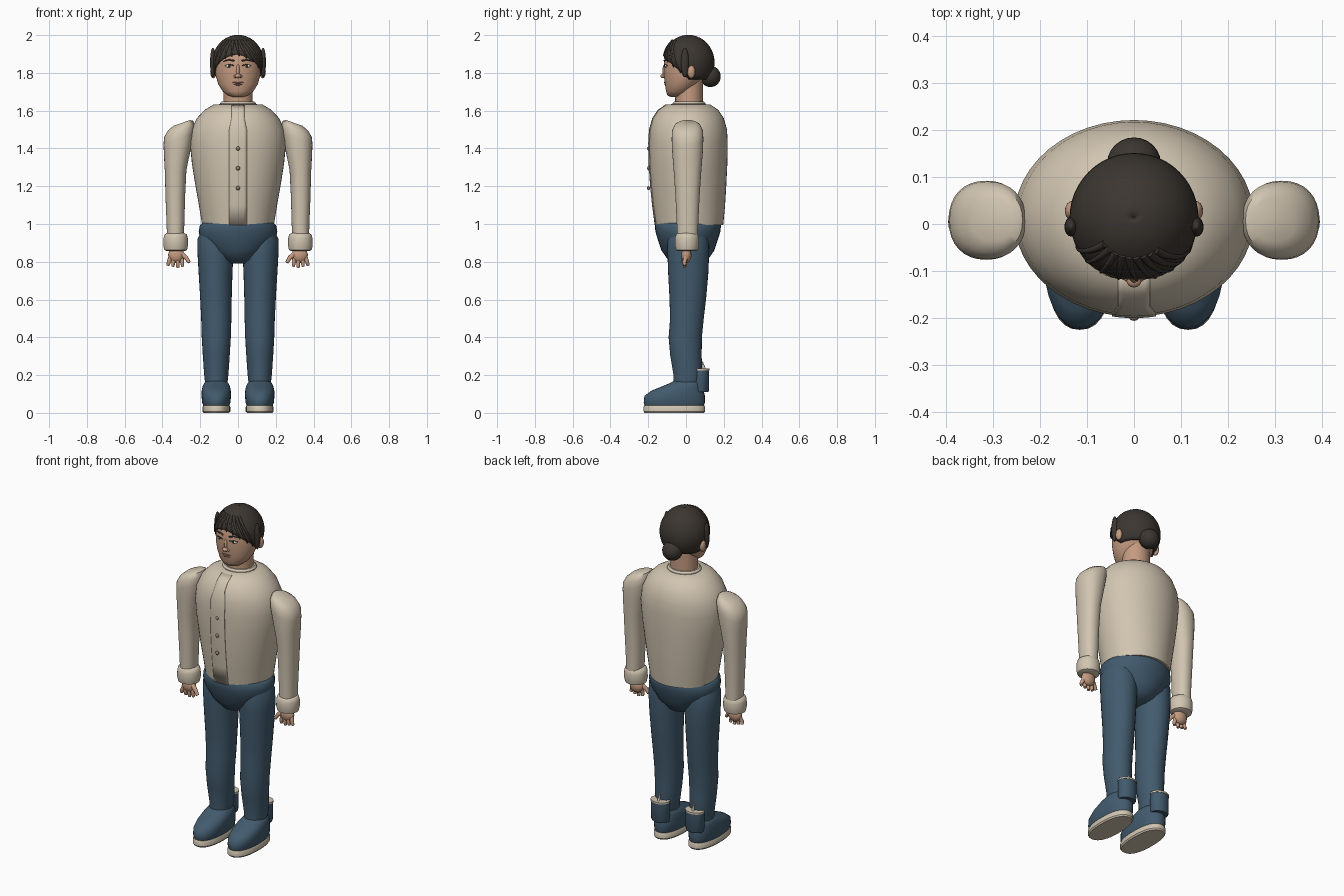
import bpy, bmesh
from math import sin, cos, pi, acos, sqrt, radians
from mathutils import Vector

cube = bpy.data.objects.get("Cube")
if cube:
    bpy.data.objects.remove(cube)


def material(name, rgb):
    m = bpy.data.materials.new(name)
    m.use_nodes = True
    m.diffuse_color = (*rgb, 1)
    m.node_tree.nodes["Principled BSDF"].inputs["Base Color"].default_value = (*rgb, 1)
    return m


CREAM = material("cream cloth", (0.64, 0.56, 0.44))
BLUE = material("denim blue", (0.055, 0.105, 0.155))
HAIR = material("dark brown hair", (0.045, 0.037, 0.03))
SKIN = material("warm skin", (0.56, 0.33, 0.22))
LIP = material("lip", (0.38, 0.17, 0.12))
WHITE = material("eye white", (0.75, 0.7, 0.63))
BUTTON = material("button tan", (0.3, 0.21, 0.15))


def finish(bm, name, mat, angle=50):
    bmesh.ops.recalc_face_normals(bm, faces=bm.faces)
    me = bpy.data.meshes.new(name)
    bm.to_mesh(me)
    bm.free()
    me.materials.append(mat)
    ob = bpy.data.objects.new(name, me)
    bpy.context.collection.objects.link(ob)
    bpy.ops.object.select_all(action="DESELECT")
    ob.select_set(True)
    bpy.context.view_layer.objects.active = ob
    bpy.ops.object.shade_smooth_by_angle(angle=radians(angle))
    return ob


def skin_rings(bm, rings, closed=True):
    """Bridge successive lists of points with quads."""
    vs = [[bm.verts.new(p) for p in r] for r in rings]
    n = len(vs[0])
    for a, b in zip(vs, vs[1:]):
        for i in range(n if closed else n - 1):
            j = (i + 1) % n
            bm.faces.new((a[i], a[j], b[j], b[i]))
    return vs


def loft(name, mat, rings, side=1, power=1.0, angle=50, n=32):
    """Stack ellipses given as (cx, cy, z, rx, ry[, slope along x])."""
    def ring(cx, cy, z, rx, ry, slope=0):
        pts = []
        for i in range(n):
            c, s = cos(2 * pi * i / n), sin(2 * pi * i / n)
            x = rx * abs(c) ** power * (1 if c > 0 else -1)
            y = ry * abs(s) ** power * (1 if s > 0 else -1)
            pts.append((side * (cx + x), cy + y, z + slope * x))
        return pts
    bm = bmesh.new()
    vs = skin_rings(bm, [ring(*r) for r in rings])
    bm.faces.new(vs[0])
    bm.faces.new(vs[-1])
    return finish(bm, name, mat, angle)


def blob(name, mat, centre, radii, n=16):
    bm = bmesh.new()
    bmesh.ops.create_uvsphere(bm, u_segments=n, v_segments=n * 3 // 4, radius=1)
    for v in bm.verts:
        v.co = Vector(centre) + Vector([a * b for a, b in zip(v.co, radii)])
    return finish(bm, name, mat, 80)


def tube(name, mat, points, radius, tip=0.4):
    """Tapered round strand along a few points."""
    pts = [Vector(p) for p in points]
    bm = bmesh.new()
    rings = []
    for i, p in enumerate(pts):
        d = (pts[min(i + 1, len(pts) - 1)] - pts[max(i - 1, 0)]).normalized()
        u = d.cross(Vector((0.3, 1, 0.1))).normalized()
        w = d.cross(u)
        r = radius * (1 + (tip - 1) * i / (len(pts) - 1))
        rings.append([p + r * (u * cos(k * pi / 4) + w * sin(k * pi / 4)) for k in range(8)])
    vs = skin_rings(bm, rings)
    bm.faces.new(vs[0])
    bm.faces.new(vs[-1])
    return finish(bm, name, mat, 60)


# Shirt body
torso = [(0, .017, .995, .19, .18), (0, .015, 1.1, .207, .192), (0, .013, 1.2, .225, .2),
         (0, .012, 1.32, .244, .207), (0, .012, 1.43, .255, .209), (0, .012, 1.5, .246, .205),
         (0, .012, 1.56, .218, .188), (0, .012, 1.605, .175, .158), (0, .012, 1.632, .13, .118),
         (0, .014, 1.635, .085, .08)]
loft("shirt_body", CREAM, torso, n=48)
loft("collar", CREAM, [(0, .016, 1.62, .098, .09), (0, .016, 1.638, .096, .088),
                       (0, .016, 1.648, .086, .079)], angle=30)

# Button placket: thin strip hugging the chest
bm = bmesh.new()
rows = []
for _, cy, z, rx, ry in torso[:-1]:
    half = .047 if z < 1.55 else .034
    rows.append([(half * k / 3, cy - (ry + .003) * sqrt(1 - (half * k / 3 / rx) ** 2), z)
                 for k in range(-3, 4)])
skin_rings(bm, rows, closed=False)
placket = finish(bm, "placket", CREAM)
placket.modifiers.new("thickness", "SOLIDIFY").thickness = .005
for i, z in enumerate((1.19, 1.295, 1.4)):
    blob(f"button_{i + 1}", BUTTON, (0, -.198, z), (.011, .008, .011), 12)

# Trousers seat
loft("trousers_seat", BLUE, [(0, .01, .79, .05, .06), (0, .01, .81, .09, .105),
     (0, .01, .86, .155, .14), (0, .01, .92, .2, .16), (0, .01, .96, .208, .172),
     (0, .01, .99, .203, .175), (0, .01, 1.005, .19, .172)])

for side, tag in ((1, "left"), (-1, "right")):
    # Sleeve with sloping shoulder
    loft(f"{tag}_sleeve", CREAM, [
        (.332, .008, .93, .044, .055), (.331, .008, 1.0, .047, .057),
        (.332, .008, 1.15, .052, .064), (.33, .008, 1.28, .057, .073, -.1),
        (.321, .008, 1.38, .071, .081, -.25), (.314, .008, 1.45, .08, .084, -.4),
        (.311, .008, 1.49, .081, .082, -.4), (.305, .008, 1.519, .068, .068, -.4),
        (.298, .008, 1.535, .045, .045, -.35)], side, power=.9)
    loft(f"{tag}_cuff", CREAM, [
        (.33, .005, .856, .045, .045), (.33, .005, .862, .06, .058), (.33, .005, .885, .065, .064),
        (.33, .005, .925, .064, .064), (.33, .005, .944, .059, .058), (.33, .005, .952, .046, .05)], side)

    # Hand: palm, four fingers, thumb
    blob(f"{tag}_palm", SKIN, (side * .327, .002, .835), (.043, .027, .042))
    for k in range(4):
        x = .3 + k * .019
        tube(f"{tag}_finger_{k + 1}", SKIN,
             [(side * x, 0, .825), (side * (x + (k - 1) * .005), -.01, .795),
              (side * (x + (k - 1) * .007), -.004, .77 + .006 * abs(k - 1))], .0125, .7)
    tube(f"{tag}_thumb", SKIN, [(side * .305, 0, .845), (side * .275, -.012, .822),
                                (side * .258, -.016, .796)], .015, .6)

    # Trouser leg
    loft(f"{tag}_leg", BLUE, [
        (.115, .0, .12, .055, .07), (.115, .01, .2, .064, .076), (.115, .0, .3, .071, .083),
        (.115, -.004, .4, .077, .088), (.115, .005, .5, .08, .089), (.117, .01, .62, .084, .098),
        (.119, .012, .75, .09, .107), (.119, .012, .84, .095, .11), (.117, .01, .92, .097, .11),
        (.112, .01, .97, .08, .095)], side)

    # Shoe, sole and heel collar
    loft(f"{tag}_shoe", BLUE, [
        (.115, -.062, .036, .068, .156), (.115, -.062, .055, .075, .162), (.115, -.06, .09, .078, .16),
        (.115, -.044, .118, .077, .138), (.115, -.018, .142, .072, .105),
        (.115, .0, .16, .063, .08), (.115, .004, .175, .045, .06)], side, power=.9)
    loft(f"{tag}_sole", CREAM, [
        (.115, -.062, 0, .068, .157), (.115, -.062, .008, .074, .163),
        (.115, -.062, .03, .074, .163), (.115, -.062, .04, .069, .158)], side, power=.85, angle=35)
    loft(f"{tag}_heel_collar", BLUE, [
        (.115, .078, .11, .05, .04), (.115, .078, .118, .054, .044),
        (.115, .079, .226, .055, .044)], side, angle=35)
    loft(f"{tag}_heel_rim", CREAM, [
        (.115, .079, .224, .057, .046), (.115, .079, .234, .057, .046)], side, angle=35)
    tube(f"{tag}_pull_tab", CREAM, [(side * .115, .098, .228), (side * .113, .092, .25),
                                    (side * .115, .086, .272)], .009, .3)

# Neck and head
loft("neck", SKIN, [(0, .017, 1.6, .08, .074), (0, .016, 1.66, .077, .073), (0, .018, 1.78, .079, .074)])
loft("head", SKIN, [
    (0, -.05, 1.672, .026, .028), (0, -.048, 1.68, .052, .05), (0, -.038, 1.702, .081, .068),
    (0, -.02, 1.74, .105, .091), (0, -.006, 1.79, .119, .112), (0, .004, 1.85, .123, .121),
    (0, .01, 1.91, .115, .118), (0, .012, 1.96, .08, .088), (0, .012, 1.985, .03, .03)], n=40, angle=70)

# Nose, lips, eyes, brows, ears
blob("nose_bridge", SKIN, (0, -.113, 1.81), (.01, .012, .036))
blob("nose_tip", SKIN, (0, -.12, 1.784), (.016, .015, .012))
blob("upper_lip", LIP, (0, -.107, 1.749), (.03, .009, .005))
blob("lower_lip", LIP, (0, -.105, 1.739), (.024, .01, .006))
for side, tag in ((1, "left"), (-1, "right")):
    blob(f"{tag}_nostril_wing", SKIN, (side * .014, -.113, 1.782), (.009, .01, .009))
    blob(f"{tag}_eye", WHITE, (side * .046, -.104, 1.836), (.02, .008, .008))
    blob(f"{tag}_pupil", HAIR, (side * .046, -.109, 1.836), (.0075, .005, .0075), 12)
    tube(f"{tag}_upper_lid", HAIR, [(side * .022, -.115, 1.839), (side * .045, -.112, 1.845),
                                    (side * .07, -.099, 1.838)], .003, .7)
    tube(f"{tag}_brow", HAIR, [(side * .02, -.114, 1.864), (side * .048, -.107, 1.87),
                               (side * .077, -.089, 1.861)], .005, .5)
    blob(f"{tag}_ear", SKIN, (side * .131, .028, 1.805), (.016, .021, .034))
    blob(f"{tag}_side_lock", HAIR, (side * .133, -.006, 1.855), (.015, .021, .078))

# Hair cap with a hairline that rises over the forehead
CENTRE, RADII = Vector((0, .013, 1.855)), (.137, .138, .146)


def on_hair(theta, phi, grow=1.0):
    """Point on the cap; phi = 0 faces forward, theta = 0 is the crown."""
    return CENTRE + grow * Vector((RADII[0] * sin(theta) * sin(phi),
                                   -RADII[1] * sin(theta) * cos(phi), RADII[2] * cos(theta)))


def hairline(phi):
    front = max(0, cos(phi))
    z = 1.765 + .135 * front ** .9 - .018 * max(0, sin(phi)) * front
    return acos((z - CENTRE.z) / RADII[2])


bm = bmesh.new()
N = 48
skin_rings(bm, [[on_hair(max(t, .01) * hairline(2 * pi * i / N), 2 * pi * i / N) for i in range(N)]
                for t in [k / 14 for k in range(15)]])
bmesh.ops.remove_doubles(bm, verts=bm.verts, dist=.0008)
cap = finish(bm, "hair_cap", HAIR, 80)
solid = cap.modifiers.new("thickness", "SOLIDIFY")
solid.thickness, solid.offset = .022, -1

# Swept fringe strands and bun
for k in range(9):
    end = -1.15 + k * .3
    start = end * .6 - .15
    path = []
    for j in range(7):
        t = j / 6
        phi = start + (end - start) * t
        path.append(on_hair(.65 + (hairline(end) + .06 - .65) * t, phi, .985))
    tube(f"fringe_strand_{k + 1}", HAIR, path, .009, .4)
blob("hair_bun", HAIR, (0, .129, 1.781), (.057, .055, .056), 24)
